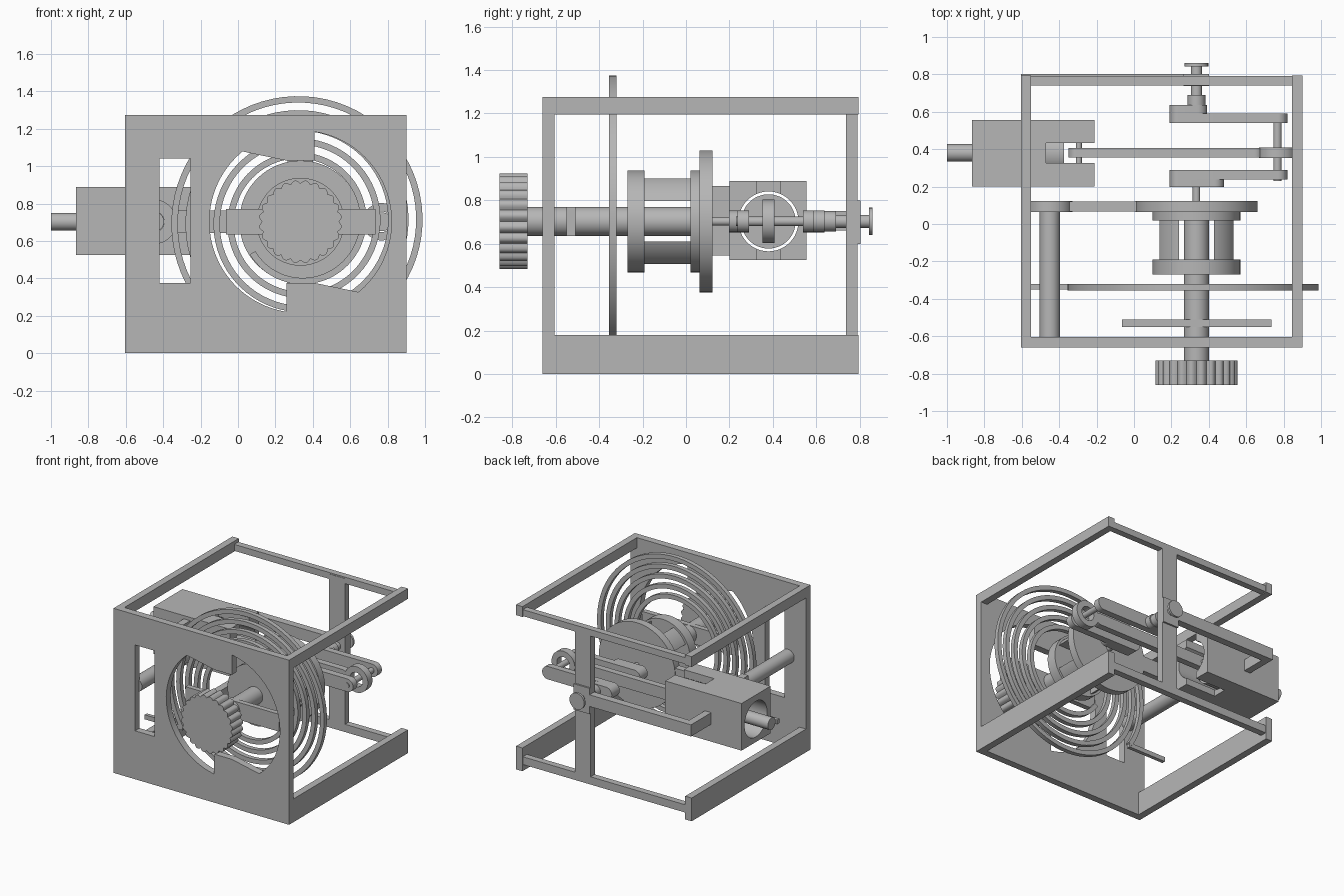
import bpy, bmesh
from math import sin, cos, pi, radians, atan2, hypot

cube = bpy.data.objects.get("Cube")
if cube:
    bpy.data.objects.remove(cube, do_unlink=True)

grey = bpy.data.materials.new("machine grey")
grey.use_nodes = True
grey.diffuse_color = (0.47, 0.47, 0.47, 1)
grey.node_tree.nodes["Principled BSDF"].inputs["Base Color"].default_value = (0.47, 0.47, 0.47, 1)

AX, AZ = 0.334, 0.703      # main shaft axis
PIN = 0.767                # crank pin x
PISTON_Y = 0.38            # piston line
parts = []


def finish(name, bm):
    bmesh.ops.recalc_face_normals(bm, faces=bm.faces)
    mesh = bpy.data.meshes.new(name)
    bm.to_mesh(mesh)
    bm.free()
    mesh.materials.append(grey)
    ob = bpy.data.objects.new(name, mesh)
    bpy.context.collection.objects.link(ob)
    parts.append(ob)
    return ob


def prism(name, pts, a, b, axis="y"):
    """Extrude a 2D outline from a to b: (x, z) along y, or (y, z) along x."""
    bm = bmesh.new()
    place = (lambda p, d: (p[0], d, p[1])) if axis == "y" else (lambda p, d: (d, p[0], p[1]))
    lo = [bm.verts.new(place(p, a)) for p in pts]
    hi = [bm.verts.new(place(p, b)) for p in pts]
    bm.faces.new(lo)
    bm.faces.new(hi)
    n = len(pts)
    for i in range(n):
        j = (i + 1) % n
        bm.faces.new((lo[i], lo[j], hi[j], hi[i]))
    return finish(name, bm)


def box(name, x0, x1, y0, y1, z0, z1):
    return prism(name, [(x0, z0), (x1, z0), (x1, z1), (x0, z1)], y0, y1)


def arc(cx, cz, r, a0, a1, n=24):
    return [(cx + r * cos(radians(a0 + (a1 - a0) * i / n)),
             cz + r * sin(radians(a0 + (a1 - a0) * i / n))) for i in range(n + 1)]


def rod(name, cx, r, a, b, axis="y", n=48):
    return prism(name, arc(cx, AZ, r, 0, 360, n)[:-1], a, b, axis)


def stadium(name, x0, x1, r, y0, y1):
    pts = arc(x1 - r, AZ, r, -90, 90) + arc(x0 + r, AZ, r, 90, 270)
    return prism(name, pts, y0, y1)


def cut(ob, *cutters):
    for c in cutters:
        mod = ob.modifiers.new("cut", "BOOLEAN")
        mod.operation, mod.solver, mod.object = "DIFFERENCE", "EXACT", c
    bpy.context.view_layer.update()
    dg = bpy.context.evaluated_depsgraph_get()
    ob_mesh = bpy.data.meshes.new_from_object(ob.evaluated_get(dg))
    ob.modifiers.clear()
    ob.data = ob_mesh
    for c in cutters:
        parts.remove(c)
        bpy.data.objects.remove(c, do_unlink=True)


# Front plate with a slot and a keyed round opening
plate = box("front_plate", -0.605, 0.9, -0.66, -0.605, 0, 1.275)
R, TAB = 0.487, 0.075
half = arc(AX, AZ, R, 81, -50.5, 48) + [(AX + TAB, AZ - 0.327), (AX - TAB, AZ - 0.327)]
opening = half + [(2 * AX - x, 2 * AZ - z) for x, z in half]
cut(plate, prism("opening", opening, -0.8, -0.5),
    box("slot", -0.42, -0.255, -0.8, -0.5, 0.375, 1.04))

# Open frame
for side, x in (("right", -0.605), ("left", 0.845)):
    box(side + "_top_rail", x, x + 0.055, -0.61, 0.795, 1.195, 1.275)
    box(side + "_bottom_rail", x, x + 0.055, -0.61, 0.795, 0, 0.18)
box("back_top_rail", -0.56, 0.85, 0.74, 0.79, 1.2, 1.25)
box("back_bottom_rail", -0.56, 0.85, 0.74, 0.79, 0.05, 0.11)
box("back_post", 0.265, 0.4, 0.737, 0.79, 0.06, 1.24)
box("bearing_boss", 0.265, 0.4, 0.737, 0.803, 0.6, 0.8)

# Cylinder support arms
box("support_arm", -0.605, 0.3, 0.745, 0.803, 0.66, 0.75)
box("support_arm_end", -0.605, -0.55, 0.54, 0.803, 0.66, 0.75)
box("cylinder_bracket", -0.605, -0.55, 0.1, 0.21, 0.545, 0.865)

# Cylinder block with bore and clevis slot
block = box("cylinder_block", -0.865, -0.21, 0.2, 0.555, 0.525, 0.89)
cut(block, rod("bore", PISTON_Y, 0.138, -1, 0, "x"),
    box("clevis_slot", -0.47, 0, 0.326, 0.433, 0.4, 1))
rod("piston_rod", PISTON_Y, 0.047, -1, -0.45, "x")
rod("piston", PISTON_Y, 0.125, -0.56, -0.375, "x")
rod("piston_pin", -0.295, 0.016, 0.32, 0.44)

# Connecting rod
stadium("connecting_rod", -0.35, 0.69, 0.045, 0.355, 0.405)
big_end = rod("big_end", PIN, 0.1, 0.352, 0.408)
cut(big_end, rod("big_end_hole", PIN, 0.055, 0.3, 0.5))
rod("crank_pin", PIN, 0.022, 0.23, 0.59)

# Crank webs and shaft
stadium("front_crank_web", 0.19, 0.82, 0.05, 0.237, 0.29)
stadium("front_crank_hub", 0.19, 0.48, 0.05, 0.197, 0.24)
stadium("back_crank_web", 0.19, 0.82, 0.05, 0.54, 0.59)
stadium("back_crank_hub", 0.19, 0.39, 0.05, 0.585, 0.637)
rod("crank_collar", AX, 0.047, 0.63, 0.69)
rod("crank_journal", AX, 0.03, 0.68, 0.85)
rod("journal_cap", AX, 0.063, 0.843, 0.86)
rod("inner_shaft", AX, 0.02, -0.02, 0.2)

# Face disc with an arm sliding on the guide rod
rod("face_disc", AX, 0.327, 0.063, 0.122, n=64)
box("disc_arm", -0.36, 0.1, 0.066, 0.119, AZ - 0.06, AZ + 0.06)
eye = rod("arm_eye", -0.45, 0.12, 0.063, 0.122)
cut(eye, rod("eye_hole", -0.45, 0.055, 0, 0.2))
rod("guide_rod", -0.45, 0.054, -0.61, 0.075)

# Drum with crossed windows
drum = rod("drum", AX, 0.218, -0.23, 0.03)
W = 0.093
cut(drum, box("window_x", AX - 1, AX + 1, -0.19, 0.02, AZ - W, AZ + W),
    box("window_z", AX - W, AX + W, -0.19, 0.02, AZ - 1, AZ + 1))
rod("drum_front_flange", AX, 0.235, -0.27, -0.19)
rod("drum_back_flange", AX, 0.235, 0.02, 0.07)

# Main shaft, cross bar and scalloped knob
rod("main_shaft", AX, 0.067, -0.75, 0.022)
box("cross_bar", -0.065, 0.735, -0.55, -0.51, AZ - 0.067, AZ + 0.067)
knob = []
for i in range(24 * 6):
    t = 2 * pi * i / 144
    r = 0.205 + 0.017 * abs(sin(12 * t))
    knob.append((AX + r * cos(t), AZ + r * sin(t)))
prism("knob", knob, -0.86, -0.73)

# Flat spiral spring, winding inward clockwise
bm = bmesh.new()
prev = None
TURNS, STEPS, PITCH = 5, 72, 0.075
start = radians(213)
for i in range(int(TURNS * STEPS) + 1):
    t = 2 * pi * i / STEPS
    outer = 0.697 - PITCH * t / (2 * pi)
    a = start - t
    ring = [bm.verts.new((AX + r * cos(a), y, AZ + r * sin(a)))
            for r, y in ((outer, -0.355), (outer, -0.32), (outer - 0.034, -0.32), (outer - 0.034, -0.355))]
    if prev:
        for k in range(4):
            m = (k + 1) % 4
            bm.faces.new((prev[k], prev[m], ring[m], ring[k]))
    else:
        bm.faces.new(ring)
    prev = ring
bm.faces.new(prev)
finish("spiral_spring", bm)
box("spring_anchor", -0.555, -0.23, -0.35, -0.322, 0.31, 0.345)

# Smooth round surfaces, keep hard edges
for ob in bpy.context.view_layer.objects:
    ob.select_set(ob in parts)
bpy.context.view_layer.objects.active = parts[0]
bpy.ops.object.shade_smooth_by_angle(angle=radians(30))
